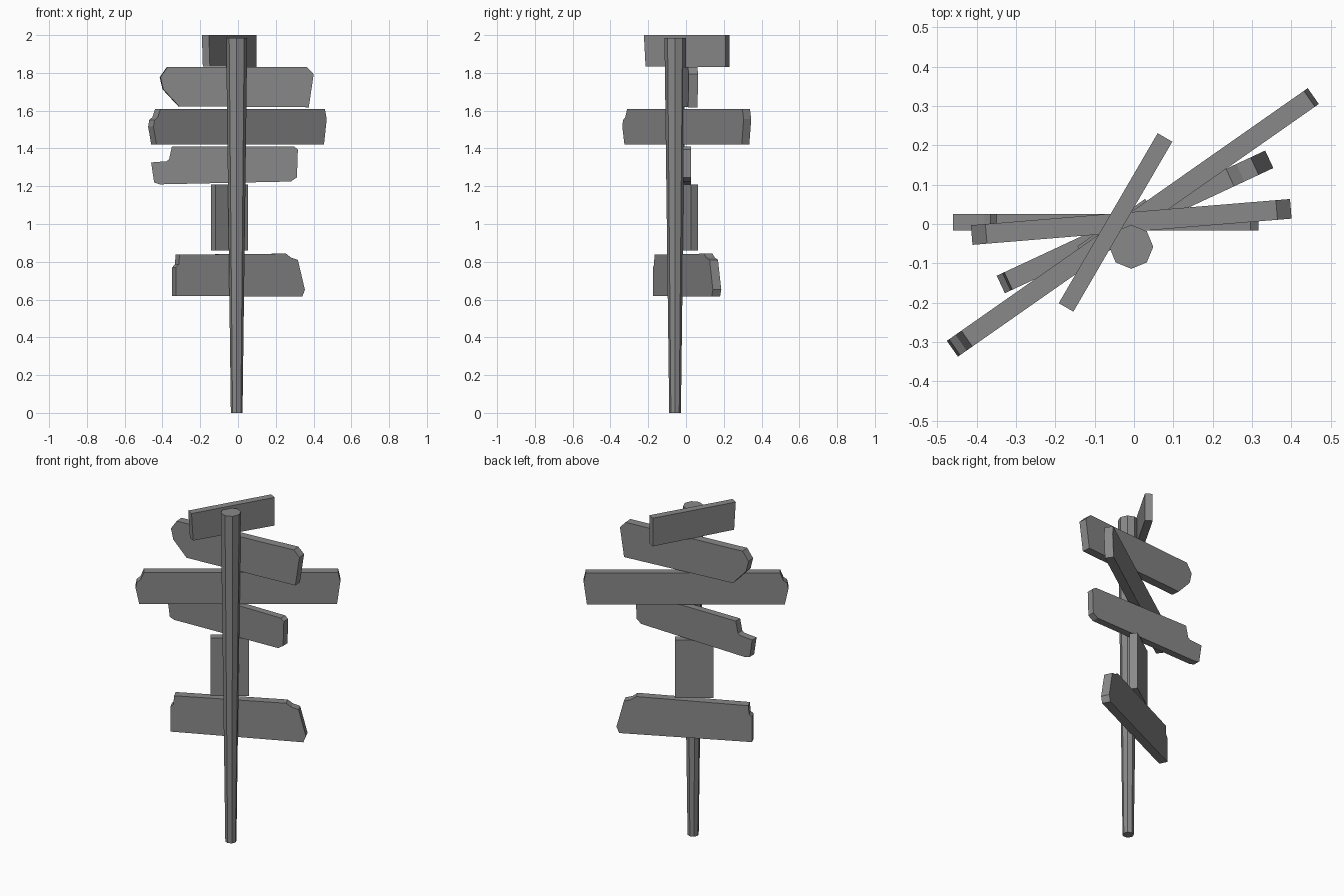
import bpy, bmesh
from math import radians
from mathutils import Matrix

cube = bpy.data.objects.get("Cube")
if cube:
    bpy.data.objects.remove(cube, do_unlink=True)

GREY = (0.25, 0.25, 0.25, 1)
grey = bpy.data.materials.new("weathered grey")
grey.use_nodes = True
grey.diffuse_color = GREY
grey.node_tree.nodes["Principled BSDF"].inputs["Base Color"].default_value = GREY


def add_object(name, bm):
    bmesh.ops.recalc_face_normals(bm, faces=bm.faces)
    mesh = bpy.data.meshes.new(name)
    bm.to_mesh(mesh)
    bm.free()
    mesh.materials.append(grey)
    obj = bpy.data.objects.new(name, mesh)
    bpy.context.collection.objects.link(obj)
    return obj


def board(name, center, angle, thickness, profile):
    """Extrude a (length, height) outline and turn it about the vertical."""
    bm = bmesh.new()
    face = bm.faces.new([bm.verts.new((u, -thickness / 2, z)) for u, z in profile])
    extruded = bmesh.ops.extrude_face_region(bm, geom=[face])["geom"]
    moved = [v for v in extruded if isinstance(v, bmesh.types.BMVert)]
    bmesh.ops.translate(bm, verts=moved, vec=(0, thickness, 0))
    obj = add_object(name, bm)
    obj.location = (*center, 0)
    obj.rotation_euler.z = radians(angle)
    return obj


# Tapered eight-sided post, wider at the top
HEIGHT = 1.985
bm = bmesh.new()
bmesh.ops.create_cone(bm, cap_ends=True, segments=8, radius1=0.031, radius2=0.056,
                      depth=HEIGHT, matrix=Matrix.Translation((-0.007, -0.058, HEIGHT / 2)))
add_object("post", bm)

# Sign boards, from the top down
board("top_board", (-0.047, 0.004), 59.8, 0.043,
      [(-0.24, 1.835), (0.25, 1.83), (0.25, 2.0), (-0.25, 2.0)])

board("second_board", (-0.01, 0.005), 4.7, 0.05,
      [(-0.305, 1.623), (0.384, 1.618), (0.41, 1.793), (0.374, 1.83),
       (-0.367, 1.83), (-0.404, 1.777), (-0.389, 1.713)])

board("long_board", (-0.003, 0.004), 35, 0.049,
      [(-0.54, 1.42), (0.542, 1.42), (0.56, 1.555), (0.548, 1.61),
       (-0.515, 1.61), (-0.533, 1.565), (-0.553, 1.55), (-0.56, 1.515)])

board("notched_board", (0, 0.005), 0, 0.042,
      [(-0.444, 1.22), (-0.413, 1.21), (0.28, 1.225), (0.312, 1.247),
       (0.317, 1.395), (0.296, 1.411), (-0.35, 1.411), (-0.365, 1.342),
       (-0.38, 1.332), (-0.46, 1.326)])

board("short_board", (-0.045, -0.015), 35, 0.045,
      [(-0.105, 0.86), (0.105, 0.86), (0.105, 1.21), (-0.105, 1.21)])

board("bottom_board", (0.004, 0.006), 25, 0.049,
      [(-0.378, 0.62), (0.36, 0.615), (0.375, 0.652), (0.334, 0.81),
       (0.294, 0.822), (0.265, 0.843), (-0.357, 0.838), (-0.362, 0.785),
       (-0.378, 0.77)])
